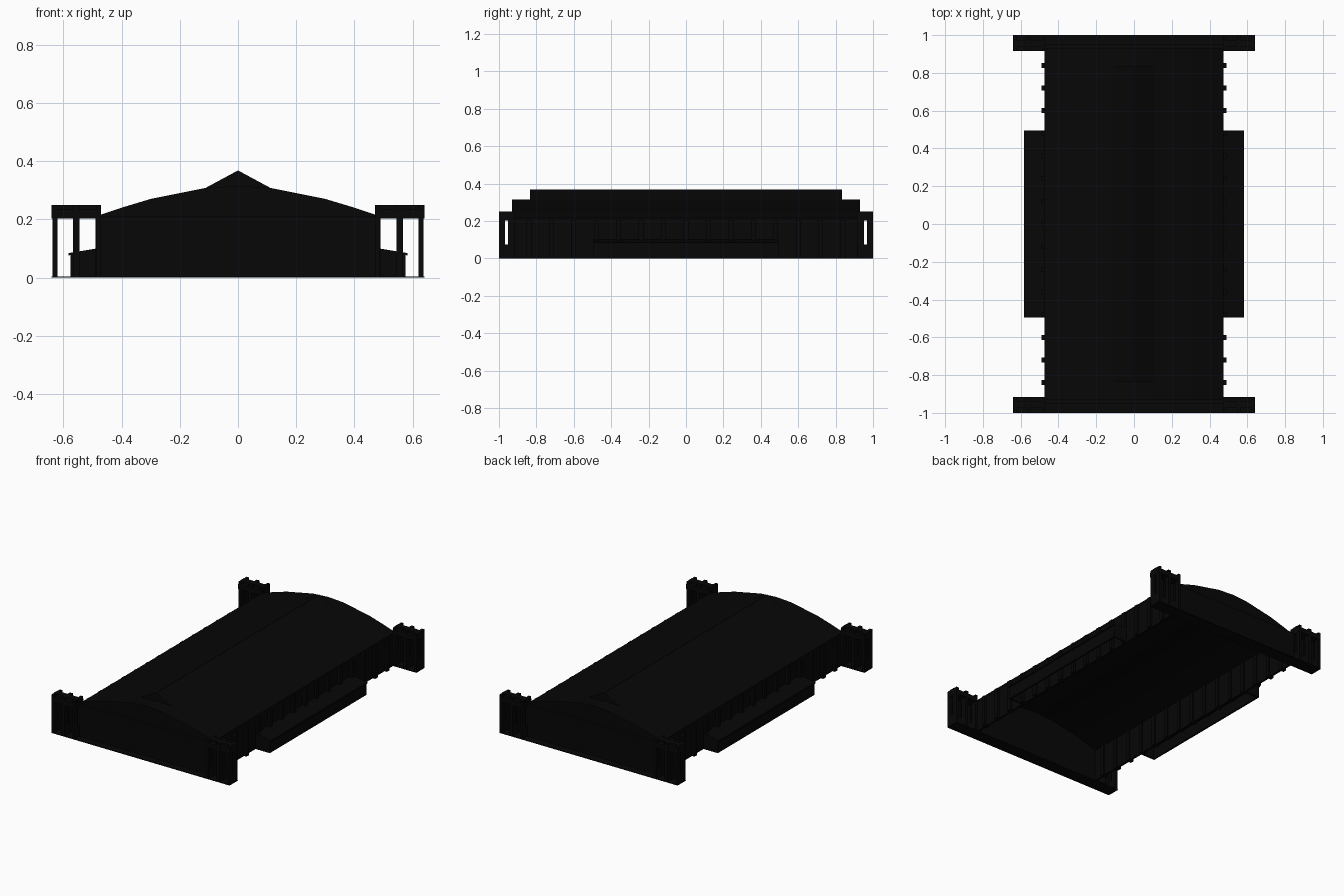
import bpy
import bmesh

cube = bpy.data.objects.get("Cube")
if cube:
    bpy.data.objects.remove(cube, do_unlink=True)

black = bpy.data.materials.new("near_black")
black.use_nodes = True
colour = (0.002, 0.002, 0.002, 1)
black.diffuse_color = colour
black.node_tree.nodes["Principled BSDF"].inputs["Base Color"].default_value = colour


def finish(name, bm):
    bmesh.ops.recalc_face_normals(bm, faces=bm.faces)
    mesh = bpy.data.meshes.new(name)
    bm.to_mesh(mesh)
    bm.free()
    mesh.materials.append(black)
    obj = bpy.data.objects.new(name, mesh)
    bpy.context.collection.objects.link(obj)
    return obj


def box(name, xs, ys, zs):
    bm = bmesh.new()
    bmesh.ops.create_cube(bm, size=1)
    for v in bm.verts:
        for i, (a, b) in enumerate((xs, ys, zs)):
            v.co[i] = (a + b) / 2 + v.co[i] * abs(b - a)
    return finish(name, bm)


def prism(name, profile, y0, y1):
    """Extrude an x-z outline along y."""
    bm = bmesh.new()
    face = bm.faces.new([bm.verts.new((x, y0, z)) for x, z in profile])
    out = bmesh.ops.extrude_face_region(bm, geom=[face])
    for v in out["geom"]:
        if isinstance(v, bmesh.types.BMVert):
            v.co.y = y1
    return finish(name, bm)


def span(s, a, b):
    return (s * a, s * b)


# Arched roof shell over an open-bottomed hall
half = [(0.475, 0.215), (0.40, 0.24), (0.30, 0.27), (0.20, 0.29), (0.11, 0.308)]
arch = half + [(0, 0.315)] + [(-x, z) for x, z in reversed(half)]
prism("roof", arch + [(x, z - 0.012) for x, z in reversed(arch)], -0.93, 0.93)

# Raised ridge
prism("ridge_lantern", [(-0.115, 0.306), (0, 0.368), (0.115, 0.306), (0, 0.313)], -0.833, 0.833)

for sx, side in ((1, "left"), (-1, "right")):
    # Long wall with regular pilasters
    box(side + "_wall", span(sx, 0.46, 0.473), (-0.93, 0.93), (0, 0.212))
    for i in range(-7, 8):
        y = i * 0.12
        box(side + "_pilaster", span(sx, 0.452, 0.49), (y - 0.013, y + 0.013), (0, 0.205))

    # Low side annex, open underneath
    outline = [(0.575, 0), (0.575, 0.085), (0.473, 0.102), (0.473, 0.09), (0.563, 0.075), (0.563, 0)]
    prism(side + "_annex", [(sx * x, z) for x, z in outline], -0.495, 0.495)
    eave = [(0.583, 0.076), (0.583, 0.084), (0.56, 0.088), (0.56, 0.08)]
    prism(side + "_annex_eave", [(sx * x, z) for x, z in eave], -0.495, 0.495)
    cap = [(0.473, 0), (0.575, 0), (0.575, 0.085), (0.473, 0.102)]
    for sy in (1, -1):
        prism(side + "_annex_end", [(sx * x, z) for x, z in cap], sy * 0.485, sy * 0.495)

for sy, end in ((-1, "front"), (1, "back")):
    # Gable wall under the arch, with the door face and its ground strip
    prism(end + "_gable", [(0.473, 0)] + arch + [(-0.473, 0)], sy * 0.915, sy * 0.93)
    box(end + "_door", (-0.485, 0.485), span(sy, 0.929, 0.95), (0, 0.21))
    box(end + "_ground_strip", (-0.64, 0.64), span(sy, 0.915, 1), (0, 0.004))

    # Open door pockets beyond the corners
    for sx, side in ((1, "left"), (-1, "right")):
        name = f"{end}_{side}_pocket"
        box(name + "_deck", span(sx, 0.47, 0.64), span(sy, 0.915, 1), (0.203, 0.235))
        box(name + "_rail", span(sx, 0.47, 0.64), span(sy, 0.94, 0.975), (0.23, 0.25))
        for a, b in ((0.472, 0.488), (0.545, 0.566), (0.62, 0.638)):
            box(name + "_cross_rib", span(sx, a, b), span(sy, 0.915, 1), (0.23, 0.25))
            box(name + "_outer_post", span(sx, a, b), span(sy, 0.967, 1), (0, 0.205))
            box(name + "_inner_post", span(sx, a, b), span(sy, 0.917, 0.952), (0, 0.205))
            box(name + "_foot", span(sx, a, b), span(sy, 0.95, 0.97), (0, 0.075))
